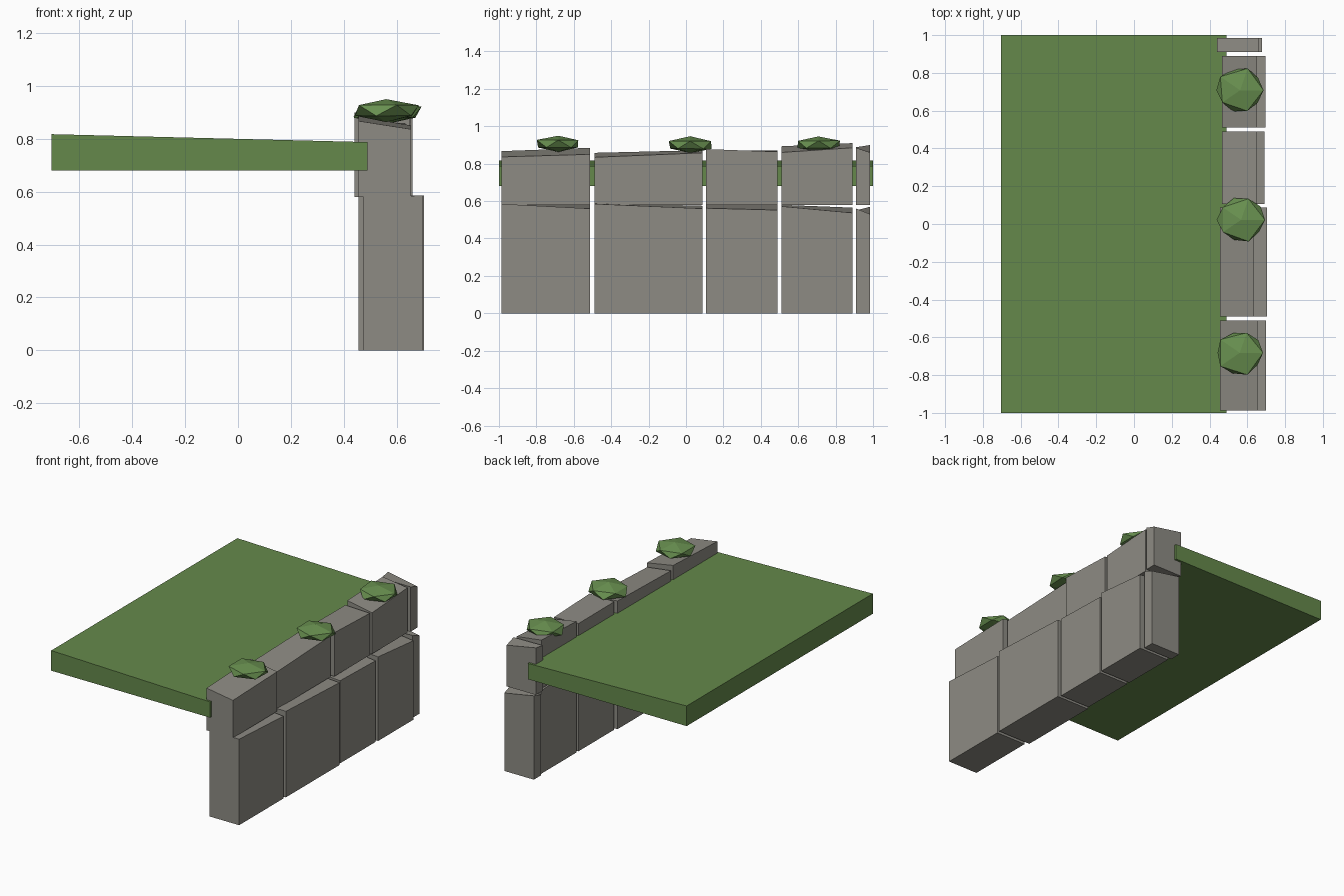
import bpy, bmesh, random
from mathutils import Vector

if "Cube" in bpy.data.objects:
    bpy.data.objects.remove(bpy.data.objects["Cube"])

random.seed(4)


def material(name, color):
    m = bpy.data.materials.new(name)
    m.diffuse_color = (*color, 1)
    m.use_nodes = True
    m.node_tree.nodes["Principled BSDF"].inputs["Base Color"].default_value = m.diffuse_color
    return m


STONE = material("stone", (0.27, 0.26, 0.23))
GRASS = material("grass", (0.13, 0.25, 0.07))
SHRUB = material("shrub", (0.14, 0.28, 0.08))


def finish(name, bm, mat):
    bmesh.ops.recalc_face_normals(bm, faces=bm.faces[:])
    me = bpy.data.meshes.new(name)
    bm.to_mesh(me)
    bm.free()
    me.materials.append(mat)
    ob = bpy.data.objects.new(name, me)
    bpy.context.collection.objects.link(ob)
    return ob


def block(name, x, y, base, tops, mat):
    """Box with a tilted top; tops = heights at (x0,y0), (x0,y1), (x1,y0), (x1,y1)."""
    bm = bmesh.new()
    bmesh.ops.create_cube(bm, size=2)
    for v in bm.verts:
        i, j = int(v.co.x > 0), int(v.co.y > 0)
        v.co = Vector((x[i], y[j], tops[2 * i + j] if v.co.z > 0 else base))
    return finish(name, bm, mat)


# Sloping turf slab
block("turf_slab", (-0.705, 0.49), (-1, 1), 0.68, (0.817, 0.817, 0.787, 0.787), GRASS)

# Two courses of retaining wall stones, sharing the same vertical joints
joints = [(-0.987, -0.512), (-0.49, 0.087), (0.107, 0.49), (0.51, 0.89), (0.91, 0.985)]
lower = [
    ((0.475, 0.70), (0.58, 0.58, 0.585, 0.56)),
    ((0.455, 0.703), (0.59, 0.575, 0.585, 0.56)),
    ((0.467, 0.692), (0.58, 0.578, 0.562, 0.552)),
    ((0.467, 0.697), (0.58, 0.565, 0.572, 0.537)),
    ((0.455, 0.677), (0.55, 0.57, 0.56, 0.53)),
]
upper = [
    ((0.455, 0.653), (0.867, 0.885, 0.836, 0.85)),
    ((0.455, 0.634), (0.858, 0.872, 0.834, 0.858)),
    ((0.465, 0.65), (0.872, 0.87, 0.878, 0.864)),
    ((0.465, 0.652), (0.893, 0.91, 0.86, 0.885)),
    ((0.44, 0.66), (0.888, 0.9, 0.885, 0.86)),
]
for n, (y, lo, up) in enumerate(zip(joints, lower, upper), 1):
    block(f"lower_stone_{n}", lo[0], y, 0, lo[1], STONE)
    block(f"upper_stone_{n}", up[0], y, 0.58, up[1], STONE)

# Low-poly shrubs on top of the wall
shrubs = [(0.56, -0.682, 0.906), (0.567, 0.022, 0.9), (0.562, 0.708, 0.902)]
for n, c in enumerate(shrubs, 1):
    bm = bmesh.new()
    bmesh.ops.create_icosphere(bm, subdivisions=1, radius=1)
    for v in bm.verts:
        d = v.co * random.uniform(0.93, 1.06)
        v.co = Vector(c) + Vector((d.x * 0.138, d.y * 0.13, d.z * 0.045))
    finish(f"shrub_{n}", bm, SHRUB)
